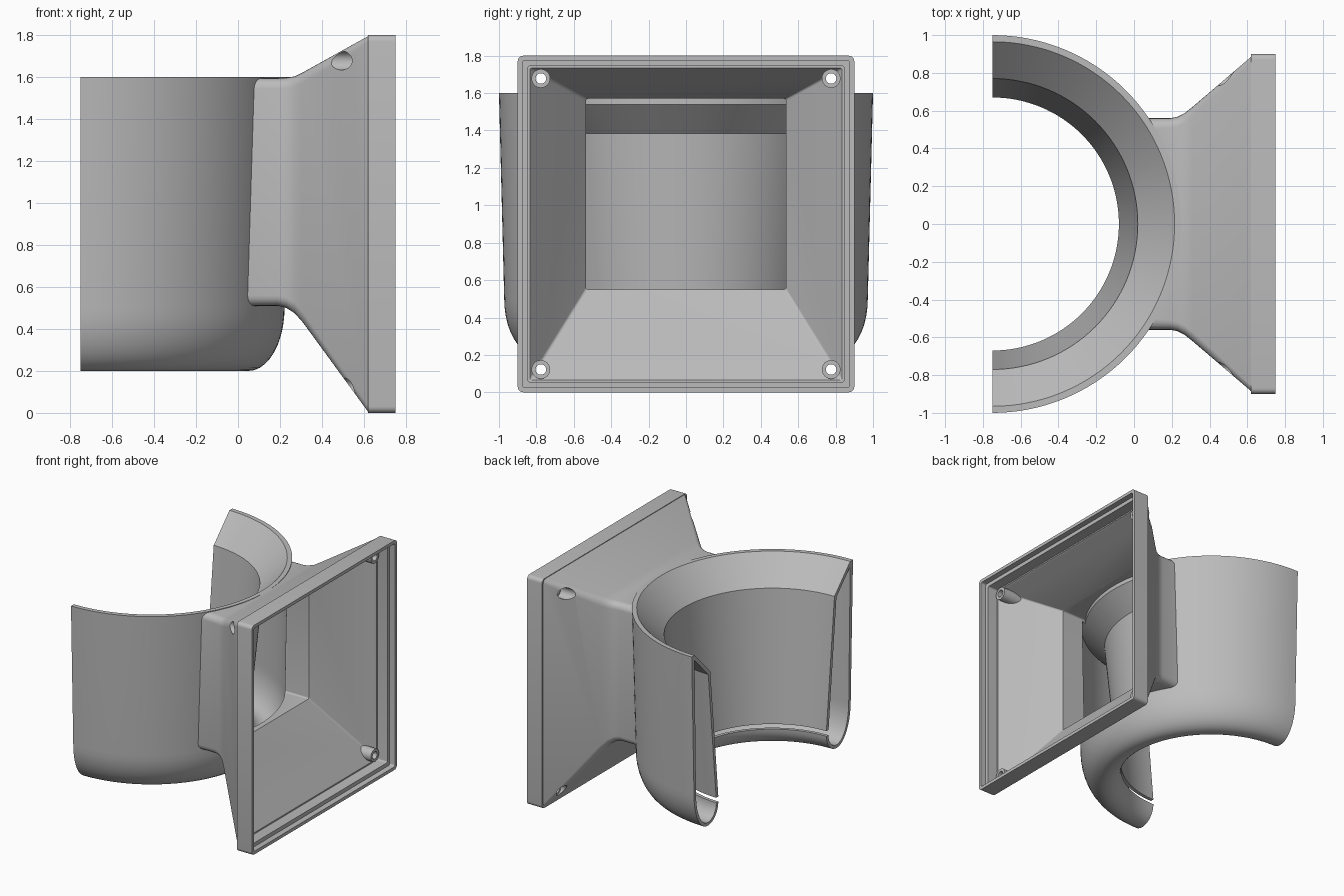
import bpy, bmesh
from math import sin, cos, pi
from mathutils import Vector

if "Cube" in bpy.data.objects:
    bpy.data.objects.remove(bpy.data.objects["Cube"], do_unlink=True)

grey = bpy.data.materials.new("plain grey")
grey.use_nodes = True
COLOUR = (0.5, 0.5, 0.5, 1)
grey.diffuse_color = COLOUR
grey.node_tree.nodes["Principled BSDF"].inputs["Base Color"].default_value = COLOUR

AXIS_X = -0.75      # vertical axis of the half ring


def loft(name, rings):
    """Skin a list of equal closed loops and cap both ends."""
    bm = bmesh.new()
    loops = [[bm.verts.new(p) for p in ring] for ring in rings]
    n = len(loops[0])
    for a, b in zip(loops, loops[1:]):
        for i in range(n):
            j = (i + 1) % n
            bm.faces.new((a[i], a[j], b[j], b[i]))
    bm.faces.new(loops[0][::-1])
    bm.faces.new(loops[-1])
    bmesh.ops.recalc_face_normals(bm, faces=bm.faces)
    mesh = bpy.data.meshes.new(name)
    bm.to_mesh(mesh)
    bm.free()
    mesh.materials.append(grey)
    obj = bpy.data.objects.new(name, mesh)
    bpy.context.collection.objects.link(obj)
    return obj


def rounded_rect(x, half, low, high, r):
    """Rounded rectangle across the x axis."""
    pts = []
    for k, (y, z) in enumerate([(half - r, high - r), (r - half, high - r),
                                (r - half, low + r), (half - r, low + r)]):
        for s in range(6):
            a = (k + s / 5) * pi / 2
            pts.append(Vector((x, y + r * cos(a), z + r * sin(a))))
    return pts


def cylinder_x(y, z, r, x0, x1):
    turn = [2 * pi * i / 32 for i in range(32)]
    return loft("rod_cutter", [[(x, y + r * cos(a), z + r * sin(a)) for a in turn]
                               for x in (x0, x1)])


def cylinder_z(r):
    turn = [2 * pi * i / 128 for i in range(128)]
    return loft("drum_cutter", [[(AXIS_X + r * cos(a), r * sin(a), z) for a in turn]
                                for z in (-1, 3)])


def cut(obj, tool, keep=False):
    """Subtract the tool from the object."""
    mod = obj.modifiers.new("cut", "BOOLEAN")
    mod.operation, mod.solver, mod.object = "DIFFERENCE", "EXACT", tool
    bpy.context.view_layer.objects.active = obj
    bpy.ops.object.modifier_apply(modifier=mod.name)
    if not keep:
        bpy.data.objects.remove(tool, do_unlink=True)


def bow(cx, cz, rx, rz, a0, a1, n=10):
    """Elliptic arc points, angles in quarter turns."""
    return [(cx + rx * cos(a * pi / 2), cz + rz * sin(a * pi / 2))
            for a in (a0 + (a1 - a0) * i / n for i in range(n + 1))]


# Half ring: hollow wall section with a rounded base, lip and slot
profile = [(1.0, 1.6)]
profile += bow(0.80, 0.50, 0.172, 0.30, 0, -1)
profile += bow(0.80, 0.34, 0.13, 0.14, -1, -2)[1:]
profile += bow(0.80, 0.34, 0.105, 0.115, -2, -1)
profile += bow(0.80, 0.50, 0.147, 0.275, -1, 0)[1:]
profile += [(0.965, 1.56), (0.795, 1.385), (0.697, 0.38),
            (0.67, 0.38), (0.77, 1.4), (0.965, 1.6)]
STEPS = 64
ring = loft("half_ring_duct", [
    [(AXIS_X + r * cos(a), r * sin(a), z) for r, z in profile]
    for a in (pi * i / STEPS - pi / 2 for i in range(STEPS + 1))])

# Square inlet: neck, flared hood and flange
inlet = loft("inlet_hood", [rounded_rect(*s) for s in [
    (-0.10, 0.56, 0.51, 1.595, 0.05),
    (0.19, 0.56, 0.51, 1.595, 0.05),
    (0.23, 0.567, 0.50, 1.597, 0.05),
    (0.27, 0.588, 0.475, 1.603, 0.05),
    (0.31, 0.62, 0.43, 1.623, 0.05),
    (0.62, 0.885, 0.005, 1.795, 0.03),
    (0.62, 0.90, 0, 1.8, 0.03),
    (0.75, 0.90, 0, 1.8, 0.03)]])

# Air passage inside the inlet, with a stepped rim
passage = loft("passage_cutter", [rounded_rect(*s) for s in [
    (-0.10, 0.535, 0.55, 1.57, 0.012),
    (0.24, 0.535, 0.55, 1.57, 0.012),
    (0.62, 0.835, 0.065, 1.735, 0.012),
    (0.62, 0.845, 0.055, 1.745, 0.012),
    (0.705, 0.845, 0.055, 1.745, 0.012),
    (0.705, 0.875, 0.025, 1.775, 0.015),
    (0.85, 0.875, 0.025, 1.775, 0.015)]])
passage.hide_render = True
cut(passage, cylinder_z(0.944))

# Screw bosses stay solid in the passage
corners = [(y, z) for y in (-0.776, 0.776) for z in (0.122, 1.678)]
for y, z in corners:
    cut(passage, cylinder_x(y, z, 0.05, 0.35, 0.645))

cut(inlet, cylinder_z(0.968))
cut(inlet, passage, keep=True)
cut(ring, passage)

# Screw holes with a wider recess on the outside
for y, z in corners:
    cut(inlet, cylinder_x(y, z, 0.044, 0.30, 0.575))
    cut(inlet, cylinder_x(y, z, 0.028, 0.50, 0.80))

# Smooth curves, crisp edges
for obj in (ring, inlet):
    bpy.ops.object.select_all(action="DESELECT")
    obj.select_set(True)
    bpy.context.view_layer.objects.active = obj
    bpy.ops.object.shade_smooth_by_angle(angle=pi / 6)
